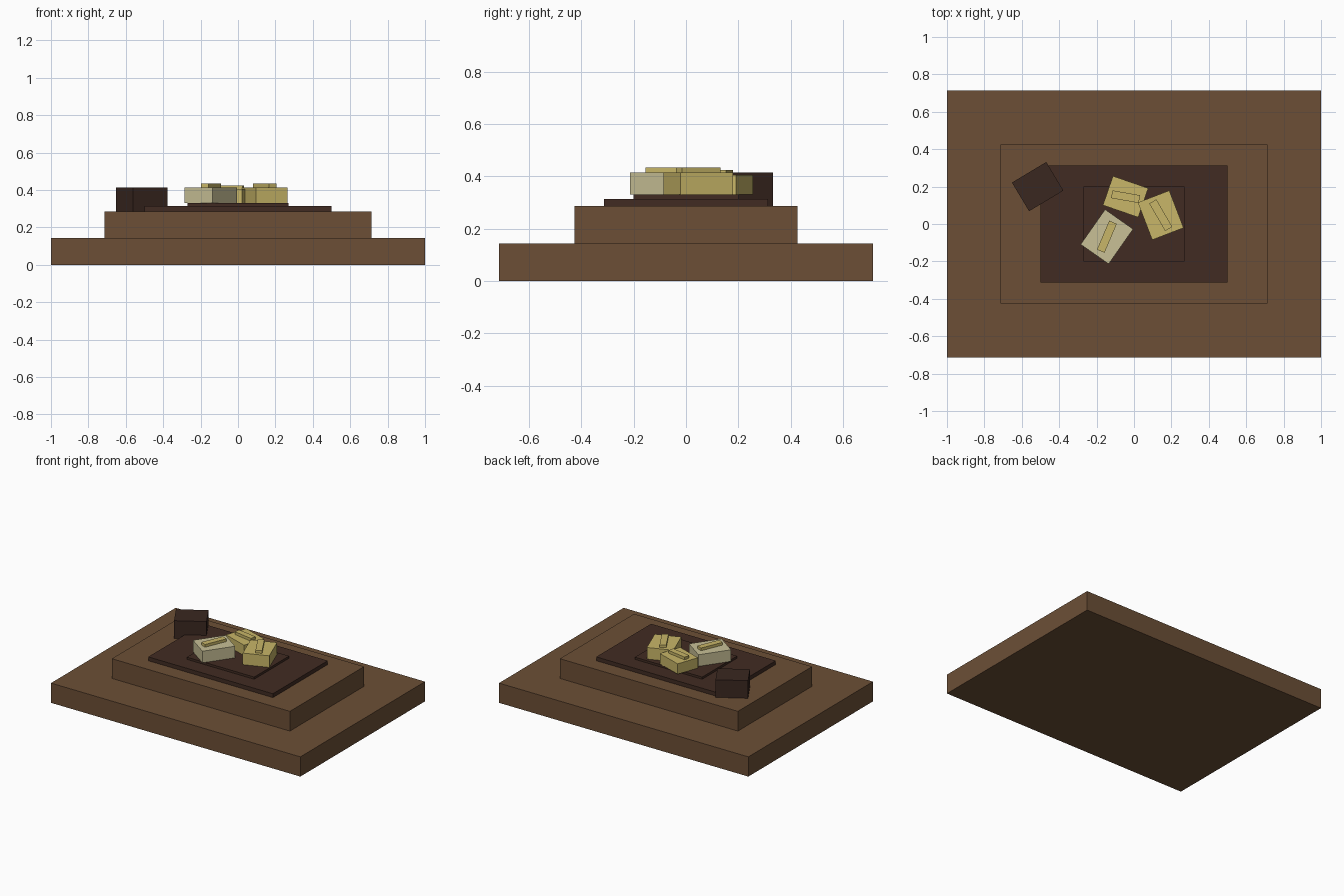
import bpy
import math

cube = bpy.data.objects.get("Cube")
if cube:
    bpy.data.objects.remove(cube, do_unlink=True)


def make_material(name, r, g, b):
    """Flat material from display (sRGB) values, stored as linear."""
    linear = [((c / 255 + 0.055) / 1.055) ** 2.4 for c in (r, g, b)] + [1]
    mat = bpy.data.materials.new(name)
    mat.use_nodes = True
    mat.diffuse_color = linear
    bsdf = mat.node_tree.nodes["Principled BSDF"]
    bsdf.inputs["Base Color"].default_value = linear
    return mat


wood = make_material("brown wood", 108, 79, 54)
dark = make_material("dark wood", 65, 43, 34)
deep = make_material("deep brown", 58, 39, 32)
gold = make_material("pale gold", 200, 182, 104)
cream = make_material("cream", 200, 192, 150)


def box(name, mat, center, size, bottom, top, angle=0):
    """Box resting between two heights, turned about its upright axis."""
    bpy.ops.mesh.primitive_cube_add(
        size=1, location=(center[0], center[1], (bottom + top) / 2),
        rotation=(0, 0, math.radians(angle)))
    obj = bpy.context.object
    obj.name = name
    obj.scale = (size[0], size[1], top - bottom)
    obj.data.materials.append(mat)
    return obj


# Stepped plinth
box("lower_step", wood, (0, 0), (2, 1.428), 0, 0.143)
box("upper_step", wood, (0, 0), (1.428, 0.85), 0.143, 0.286)
box("dark_tray", dark, (0, 0), (1, 0.628), 0.286, 0.314)
box("inner_pad", dark, (0, 0), (0.54, 0.4), 0.314, 0.33)

# Loose dark block straddling the tray corner
box("side_block", deep, (-0.515, 0.2), (0.214, 0.178), 0.286, 0.414, 31)


# Ingots, each with a thin bar lying on top
def ingot(name, mat, center, size, top, angle, bar_size, bar_angle):
    box(name + "_ingot", mat, center, size, 0.33, top, angle)
    box(name + "_bar", gold, center, bar_size, top, top + 0.02, bar_angle)


ingot("back", gold, (-0.045, 0.146), (0.2, 0.165), 0.405, -19, (0.15, 0.042), -10)
ingot("left", gold, (0.143, 0.047), (0.18, 0.214), 0.414, 21, (0.17, 0.044), -60)
ingot("right", cream, (-0.145, -0.068), (0.228, 0.183), 0.414, 55, (0.168, 0.044), 67)
